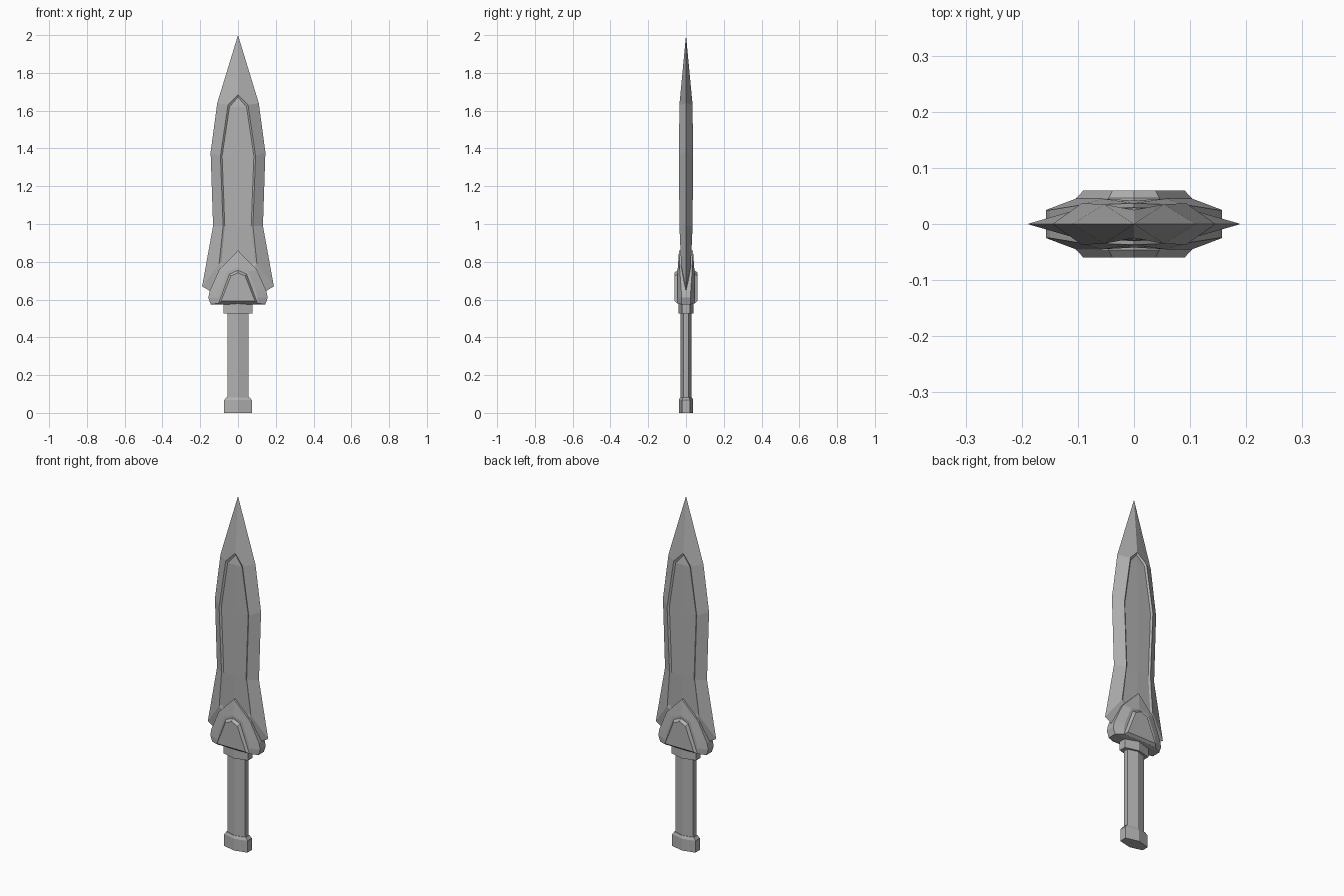
import bpy

if "Cube" in bpy.data.objects:
    bpy.data.objects.remove(bpy.data.objects["Cube"])

# Dark grey finish shared by all parts
steel = bpy.data.materials.new("dark_grey")
steel.diffuse_color = (.44, .44, .44, 1)
steel.use_nodes = True
steel.node_tree.nodes["Principled BSDF"].inputs["Base Color"].default_value = steel.diffuse_color


def make_object(name, verts, faces):
    mesh = bpy.data.meshes.new(name)
    mesh.from_pydata(verts, [], faces)
    mesh.materials.append(steel)
    mesh.update()
    obj = bpy.data.objects.new(name, mesh)
    bpy.context.collection.objects.link(obj)
    return obj


def quarter_loft(name, loops, cap=True):
    """Skin nested (x, z, depth) outlines of the front right quarter, mirror in x and y."""
    index, faces = {}, []

    def vid(p):
        return index.setdefault((p[0], -p[2], p[1]), len(index))

    for a, b in zip(loops, loops[1:]):
        for i in range(len(a) - 1):
            quad = [vid(p) for p in (a[i], b[i], b[i + 1], a[i + 1])]
            face = list(dict.fromkeys(quad))
            if len(face) > 2:
                faces.append(face)
    if cap:
        faces.append([vid(p) for p in reversed(loops[-1])])
    obj = make_object(name, list(index), faces)
    mirror = obj.modifiers.new("Mirror", 'MIRROR')
    mirror.use_axis = (True, True, False)
    mirror.merge_threshold = 0.0005
    return obj


def hex_column(name, sections):
    """Stack of flattened hexagons: (z, half width, half depth, half side flat)."""
    verts, faces = [], []
    for z, w, d, s in sections:
        verts += [(w, -s, z), (w, s, z), (0, d, z), (-w, s, z), (-w, -s, z), (0, -d, z)]
    for k in range(len(sections) - 1):
        for i in range(6):
            j = (i + 1) % 6
            faces.append([6 * k + i, 6 * k + j, 6 * k + 6 + j, 6 * k + 6 + i])
    faces.append(list(range(5, -1, -1)))
    faces.append([len(verts) - 6 + i for i in range(6)])
    return make_object(name, verts, faces)


def at_depth(outline, depth):
    return [(x, z, depth) for x, z in outline]


# Blade: sharp edge, raised rim, recessed panel with a faint centre ridge
edge = at_depth([(0, 2), (.11, 1.64), (.145, 1.38), (.132, .99),
                 (.19, .67), (.14, .64), (0, .60)], 0)
rim = [(0, 1.685, .025), (.053, 1.63, .035), (.093, 1.36, .037), (.079, .99, .035),
       (.1, .79, .026), (.05, .73, .026), (0, .66, .026)]
inner = [(0, 1.672, .02), (.045, 1.62, .028), (.084, 1.36, .029), (.07, .99, .028),
         (.088, .80, .022), (.045, .75, .022), (0, .68, .022)]
ridge = [(0, z, d) for z, d in ((1.672, .02), (1.62, .029), (1.36, .03), (.99, .029),
                                (.80, .025), (.75, .024), (.68, .022))]
quarter_loft("blade", [edge, rim, inner, ridge], cap=False)

# Guard: wide pointed plate with sloping sides
plate = [(0, .86), (.1, .757), (.15, .645), (.157, .61), (.145, .575), (0, .575)]
plate_edge = [(x, z, d) for (x, z), d in zip(plate, (.037, .033, .025, .025, .025, .03))]
plate_face = [(0, .77, .042), (.055, .75, .045), (.095, .65, .045), (.104, .61, .045),
              (.104, .58, .045), (0, .58, .045)]
quarter_loft("guard_plate", [at_depth(plate, 0), plate_edge, plate_face])

# Guard badge: smaller raised trapezoid with a bevelled border
badge = [(0, .755), (.045, .735), (.103, .58), (0, .58)]
badge_face = [(0, .742), (.038, .724), (.09, .592), (0, .592)]
quarter_loft("guard_badge", [at_depth(badge, 0), at_depth(badge, .046),
                             at_depth(badge_face, .06)])

# Grip, collar and pommel
hex_column("collar", [(.525, .077, .04, .02), (.58, .077, .04, .02)])
hex_column("grip", [(.06, .055, .03, .014), (.54, .055, .03, .014)])
hex_column("pommel", [(0, .073, .038, .02), (.067, .073, .038, .02), (.082, .062, .032, .016)])
